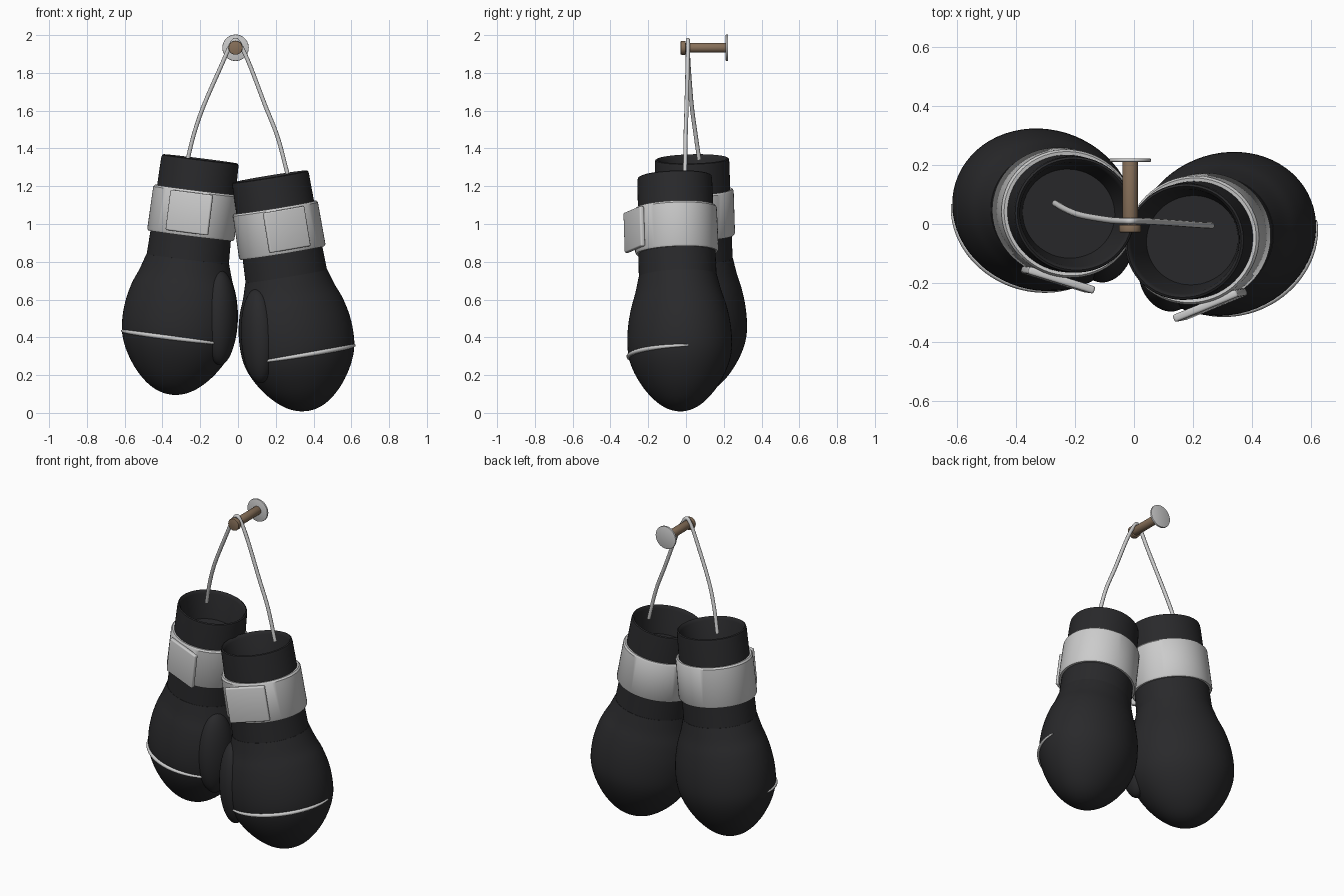
import bpy, bmesh, math
from mathutils import Vector, Matrix

if "Cube" in bpy.data.objects:
    bpy.data.objects.remove(bpy.data.objects["Cube"])


def material(name, rgb):
    m = bpy.data.materials.new(name)
    m.diffuse_color = (*rgb, 1)
    m.use_nodes = True
    m.node_tree.nodes["Principled BSDF"].inputs["Base Color"].default_value = m.diffuse_color
    return m


BLACK = material("black_leather", (0.022, 0.022, 0.024))
BROWN = material("brown_wood", (0.24, 0.16, 0.10))


def finish(name, bm, M, mat=None, angle=35):
    bm.transform(M)
    bmesh.ops.recalc_face_normals(bm, faces=bm.faces)
    me = bpy.data.meshes.new(name)
    bm.to_mesh(me)
    bm.free()
    ob = bpy.data.objects.new(name, me)
    bpy.context.collection.objects.link(ob)
    if mat:
        me.materials.append(mat)
    bpy.ops.object.select_all(action='DESELECT')
    ob.select_set(True)
    bpy.context.view_layer.objects.active = ob
    bpy.ops.object.shade_smooth_by_angle(angle=math.radians(angle))
    return ob


def smooth_path(pts, steps=4):
    """Catmull-Rom through the points."""
    p = [Vector(q) for q in pts]
    p = [2 * p[0] - p[1]] + p + [2 * p[-1] - p[-2]]
    out = []
    for i in range(1, len(p) - 2):
        a, b, c, d = p[i - 1:i + 3]
        for k in range(steps):
            s = k / steps
            out.append(0.5 * (2 * b + (c - a) * s + (2 * a - 5 * b + 4 * c - d) * s ** 2
                              + (3 * b - a - 3 * c + d) * s ** 3))
    return out + [p[-2]]


def loft(name, rings, M, mat=None, caps=(False, False), n=64):
    """Stack of ellipses (distance down, half width, half depth)."""
    bm = bmesh.new()
    loops = []
    for t, a, b in rings:
        loops.append([bm.verts.new((a * math.cos(2 * math.pi * i / n),
                                    b * math.sin(2 * math.pi * i / n), -t)) for i in range(n)])
    for r, s in zip(loops, loops[1:]):
        for i in range(n):
            bm.faces.new((r[i], r[(i + 1) % n], s[(i + 1) % n], s[i]))
    if caps[0]:
        bm.faces.new(loops[0])
    if caps[1]:
        bm.faces.new(loops[-1])
    return finish(name, bm, M, mat)


def tube(name, pts, radius, taper=False):
    cu = bpy.data.curves.new(name, 'CURVE')
    cu.dimensions = '3D'
    cu.bevel_depth = radius
    cu.bevel_resolution = 3
    cu.use_fill_caps = True
    sp = cu.splines.new('POLY')
    sp.points.add(len(pts) - 1)
    for i, q in enumerate(pts):
        sp.points[i].co = (*q, 1)
        if taper:
            sp.points[i].radius = 0.35 + 0.65 * math.sin(math.pi * i / (len(pts) - 1)) ** 0.6
    sp.use_smooth = True
    ob = bpy.data.objects.new(name, cu)
    bpy.context.collection.objects.link(ob)


def glove(side, sign, rim, down, yaw):
    # Frame: x outward, -y front, z along the cuff
    Z = -Vector(down).normalized()
    X = Vector((sign * math.cos(yaw), math.sin(yaw), 0))
    X = (X - Z * X.dot(Z)).normalized()
    Y = Z.cross(X) * sign
    M = Matrix.Translation(rim) @ Matrix((X, Y, Z)).transposed().to_4x4()

    # Hollow cuff, from the inner floor over the rim and down to the fist
    loft(side + "_cuff", [(0.17, 0.158, 0.150), (0.02, 0.186, 0.176), (0.006, 0.191, 0.181),
                          (0.0, 0.197, 0.187), (0.004, 0.204, 0.194), (0.02, 0.207, 0.196),
                          (0.42, 0.216, 0.202), (0.57, 0.222, 0.204)], M, BLACK, (True, False))
    # Padded fist
    prof = [(0.535, 0.222, 0.205), (0.62, 0.250, 0.224), (0.70, 0.282, 0.247), (0.80, 0.304, 0.266),
            (0.90, 0.308, 0.272), (0.98, 0.296, 0.262), (1.06, 0.262, 0.232), (1.14, 0.208, 0.184),
            (1.20, 0.148, 0.131), (1.235, 0.095, 0.084), (1.253, 0.045, 0.04), (1.258, 0.006, 0.006)]
    loft(side + "_fist", [(0.535, 0.20, 0.19)] + [tuple(v) for v in smooth_path(prof)],
         M, BLACK, (False, True))
    # Thumb on the inner front side
    bm = bmesh.new()
    bmesh.ops.create_uvsphere(bm, u_segments=40, v_segments=24, radius=1)
    T = (M @ Matrix.Translation((-0.238, -0.065, -0.82)) @ Matrix.Rotation(math.radians(7), 4, 'Y')
         @ Matrix.Diagonal((0.088, 0.115, 0.25, 1)))
    finish(side + "_thumb", bm, T, BLACK)
    # Wrist strap
    loft(side + "_strap", [(0.168, 0.2, 0.19), (0.165, 0.222, 0.209), (0.175, 0.230, 0.216),
                           (0.40, 0.234, 0.219), (0.41, 0.228, 0.213), (0.408, 0.2, 0.19)], M)
    # Flat fastening tab
    bm = bmesh.new()
    bmesh.ops.create_cube(bm, size=1)
    bm.transform(Matrix.Diagonal((0.235, 0.026, 0.215, 1)))
    bmesh.ops.bevel(bm, geom=bm.edges[:], offset=0.008, segments=3, affect='EDGES', profile=0.5)
    finish(side + "_strap_tab", bm, M @ Matrix.Translation((-0.045, -0.222, -0.285)))
    # Piping across the knuckles
    pts = []
    for i in range(41):
        a = -math.radians(15 + 137 * i / 40)
        pts.append(M @ Vector((0.302 * math.cos(a), 0.268 * math.sin(a), -0.955)))
    tube(side + "_piping", pts, 0.012, True)


glove("right", 1, (0.17, -0.06, 1.252), (0.16, 0.03, -0.987), math.radians(22))
glove("left", -1, (-0.20, 0.032, 1.345), (-0.123, 0.018, -0.99), math.radians(17))

# Cord looped over the peg
cord = [(-0.267, 0.07, 1.34), (-0.232, 0.05, 1.48), (-0.18, 0.03, 1.63), (-0.09, 0.014, 1.835),
        (-0.045, 0.01, 1.935), (-0.013, 0.01, 1.975), (0.019, 0.01, 1.935), (0.065, 0.008, 1.835),
        (0.143, 0.003, 1.63), (0.21, -0.002, 1.46), (0.262, -0.005, 1.265)]
tube("cord", smooth_path(cord, 6), 0.011)


# Peg: knob, shaft and wall plate along y
def rod(name, y0, y1, r, mat=None):
    bm = bmesh.new()
    bmesh.ops.create_cone(bm, cap_ends=True, segments=40, radius1=r, radius2=r, depth=y1 - y0)
    bmesh.ops.bevel(bm, geom=[e for e in bm.edges if abs(e.verts[0].co.z - e.verts[1].co.z) < 1e-5],
                    offset=0.003, segments=2, affect='EDGES', profile=0.5)
    finish(name, bm, Matrix.Translation((-0.013, (y0 + y1) / 2, 1.933))
           @ Matrix.Rotation(math.pi / 2, 4, 'X'), mat)


rod("peg_knob", -0.028, -0.003, 0.037, BROWN)
rod("peg_shaft", -0.01, 0.215, 0.026, BROWN)
rod("wall_plate", 0.21, 0.222, 0.07)
